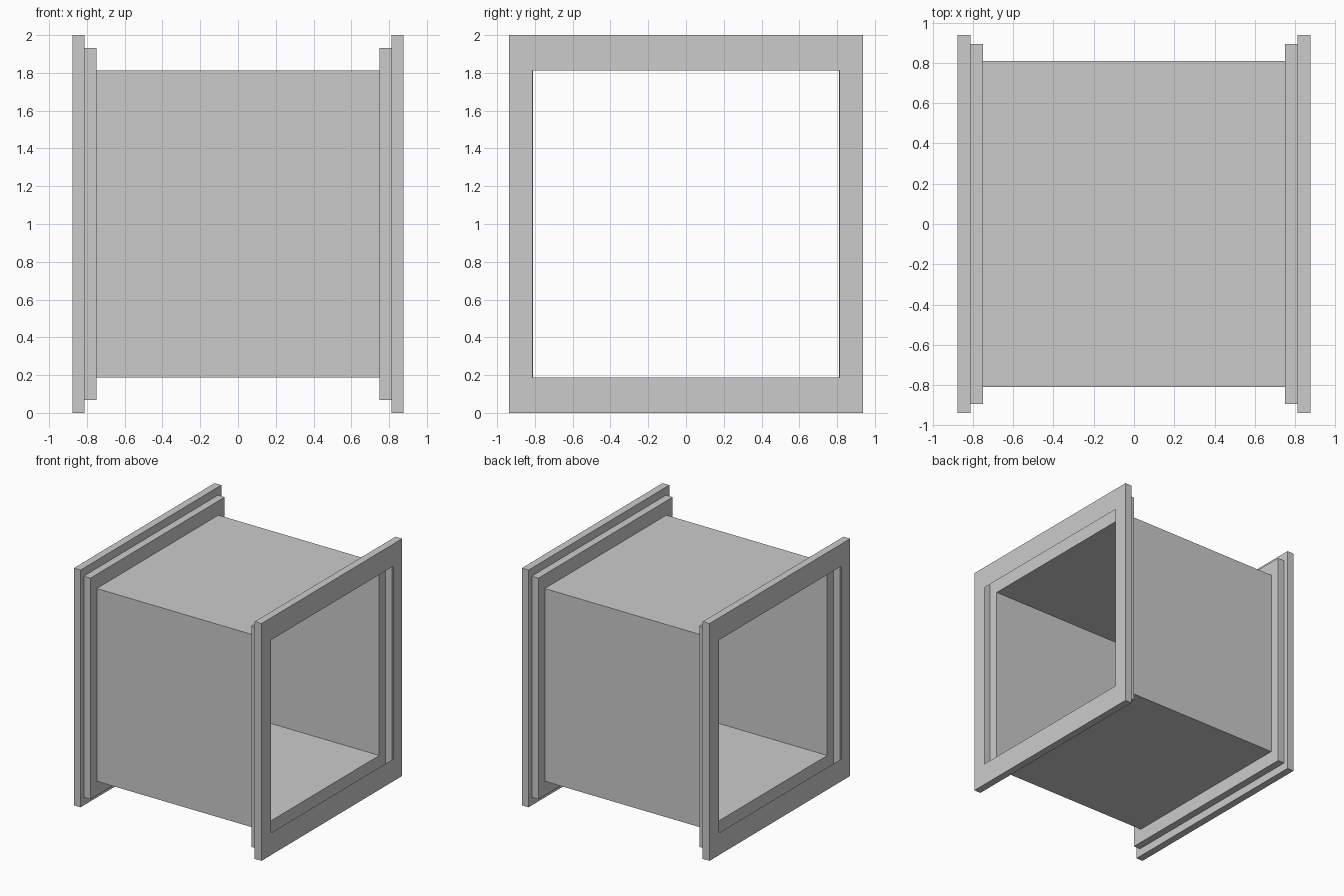
import bpy
import bmesh

if "Cube" in bpy.data.objects:
    bpy.data.objects.remove(bpy.data.objects["Cube"])


def loft(name, stations):
    """Skin thin sheet faces through rectangular rings: (x, half_y, half_z)."""
    bm = bmesh.new()
    rings = [[bm.verts.new((x, sy * hy, 1 + sz * hz))
              for sy, sz in ((-1, -1), (1, -1), (1, 1), (-1, 1))]
             for x, hy, hz in stations]
    for a, b in zip(rings, rings[1:]):
        for i in range(4):
            j = (i + 1) % 4
            bm.faces.new((a[i], a[j], b[j], b[i]))
    mesh = bpy.data.meshes.new(name)
    bm.to_mesh(mesh)
    bm.free()
    obj = bpy.data.objects.new(name, mesh)
    bpy.context.collection.objects.link(obj)
    return obj


BORE = 0.8125

# Thin-walled square duct, open at both ends
loft("duct_body", [(-0.75, 0.81, BORE), (0.75, 0.81, BORE)])

# Stepped hollow collar: inner step, outer rim, then the end plate
collar = loft("end_collars", [
    (0.75, 0.81, BORE),
    (0.75, 0.894, 0.932),
    (0.8125, 0.894, 0.932),
    (0.8125, 0.9375, 1.0),
    (0.875, 0.9375, 1.0),
    (0.875, BORE, BORE),
])

# Matching collar on the other end
mirror = collar.modifiers.new("mirror", 'MIRROR')
mirror.use_axis[0] = True
mirror.use_mirror_merge = False
